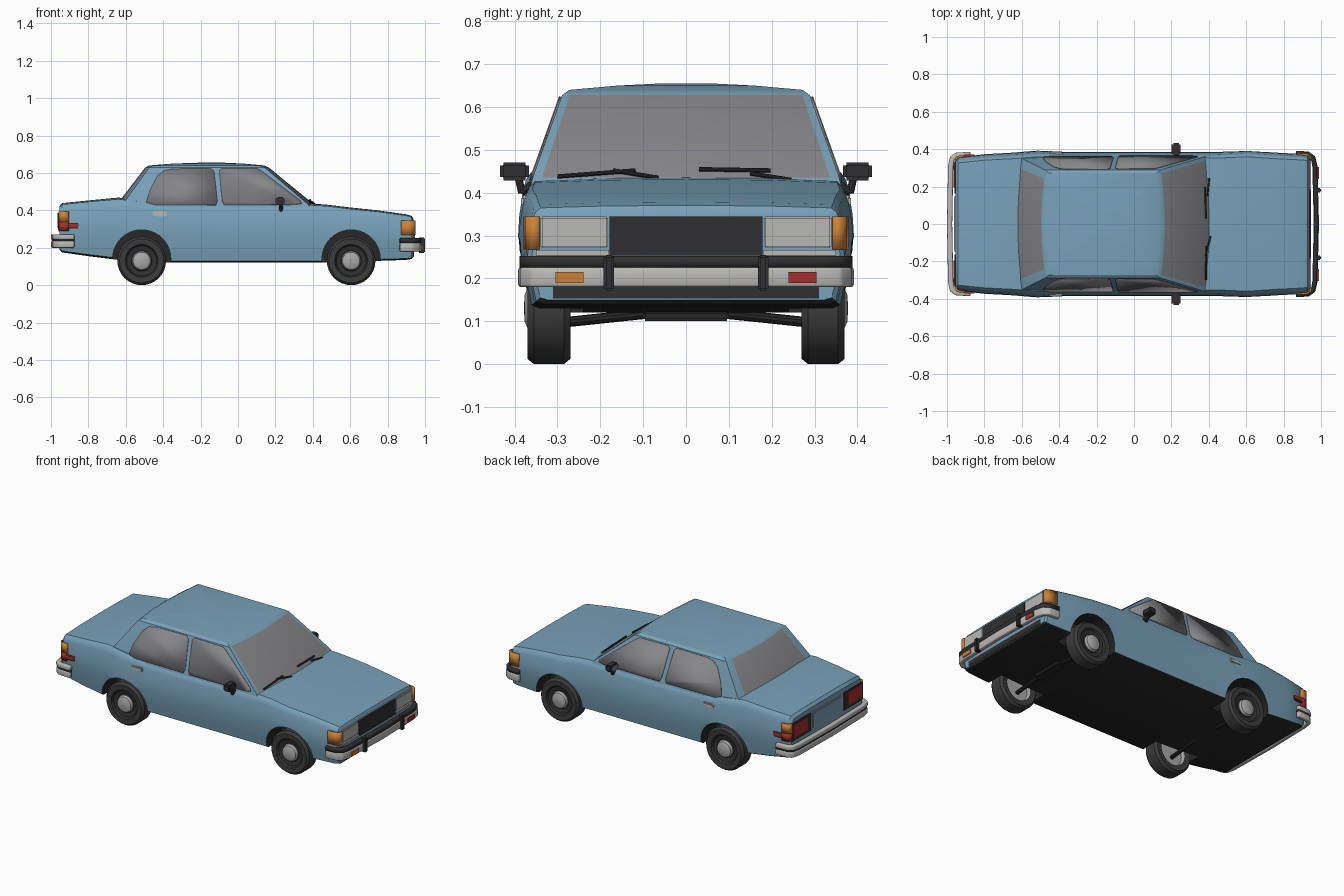
import bpy, bmesh, math
from mathutils import Vector, Matrix

old = bpy.data.objects.get("Cube")
if old:
    bpy.data.objects.remove(old, do_unlink=True)


def material(name, r, g, b):
    m = bpy.data.materials.new(name)
    m.use_nodes = True
    m.diffuse_color = (r, g, b, 1)
    m.node_tree.nodes["Principled BSDF"].inputs["Base Color"].default_value = (r, g, b, 1)
    return m


BLUE = material("blue_paint", .19, .36, .49)
GLASS = material("grey_glass", .24, .24, .255)
CHROME = material("pale_metal", .5, .49, .47)
BLACK = material("black_trim", .03, .03, .032)
TYRE = material("tyre_rubber", .045, .045, .045)
UNDER = material("underbody", .02, .02, .02)
ORANGE = material("orange_lens", .6, .22, .04)
RED = material("red_lens", .36, .03, .025)
HUB = material("hub_grey", .4, .4, .41)
LENS = material("headlamp_lens", .48, .48, .47)


def finish(name, bm, mats, angle=35):
    bmesh.ops.recalc_face_normals(bm, faces=bm.faces)
    mesh = bpy.data.meshes.new(name)
    bm.to_mesh(mesh)
    bm.free()
    ob = bpy.data.objects.new(name, mesh)
    bpy.context.collection.objects.link(ob)
    for m in mats:
        mesh.materials.append(m)
    smooth(ob, angle)
    return ob


def smooth(ob, angle):
    bpy.ops.object.select_all(action='DESELECT')
    ob.select_set(True)
    bpy.context.view_layer.objects.active = ob
    bpy.ops.object.shade_smooth_by_angle(angle=math.radians(angle))


def loft(name, rings, mats, rule=lambda k, i: 0, angle=35):
    """Skin closed rings of points and cap both ends."""
    bm = bmesh.new()
    vs = [[bm.verts.new(p) for p in ring] for ring in rings]
    n = len(vs[0])
    for k in range(len(vs) - 1):
        for i in range(n):
            j = (i + 1) % n
            f = bm.faces.new((vs[k][i], vs[k][j], vs[k + 1][j], vs[k + 1][i]))
            f.material_index = rule(k, i)
    bm.faces.new(vs[0])
    bm.faces.new(vs[-1])
    return finish(name, bm, mats, angle)


def box(name, centre, size, mat, bevel=0):
    bm = bmesh.new()
    bmesh.ops.create_cube(bm, size=1, matrix=Matrix.Translation(centre) @ Matrix.Diagonal((*size, 1)))
    if bevel:
        bmesh.ops.bevel(bm, geom=bm.edges[:], offset=bevel, segments=2, affect='EDGES')
    return finish(name, bm, [mat])


def rod(name, a, b, r, mat):
    a, b = Vector(a), Vector(b)
    turn = (b - a).to_track_quat('Z', 'Y').to_matrix().to_4x4()
    bm = bmesh.new()
    bmesh.ops.create_cone(bm, cap_ends=True, segments=10, radius1=r, radius2=r,
                          depth=(b - a).length, matrix=Matrix.Translation((a + b) / 2) @ turn)
    return finish(name, bm, [mat])


def ribbon(name, path, z0, z1, thick, mat, bevel=0):
    """Upright strip along a plan path of (x, y) points, given thickness."""
    bm = bmesh.new()
    lo, hi = ([bm.verts.new((x, y, z)) for x, y in path] for z in (z0, z1))
    for i in range(len(path) - 1):
        bm.faces.new((lo[i], lo[i + 1], hi[i + 1], hi[i]))
    ob = finish(name, bm, [mat])
    sol = ob.modifiers.new("thickness", 'SOLIDIFY')
    sol.thickness, sol.offset = thick, 0
    if bevel:
        bev = ob.modifiers.new("soft_edges", 'BEVEL')
        bev.width, bev.segments = bevel, 2
    return ob


def mirrored(half):
    return half + [(x, -y) for x, y in reversed(half) if y > 0]


# Lower body: x, half width, bottom and top of each cross-section
stations = [(-.955, .345, .19, .42), (-.94, .357, .175, .436), (-.8, .373, .155, .45),
            (-.64, .382, .135, .465), (-.515, .393, .125, .45), (-.36, .385, .12, .43),
            (0, .385, .12, .43), (.4, .385, .12, .432), (.47, .386, .12, .428),
            (.605, .393, .12, .412), (.75, .382, .13, .397), (.9, .374, .135, .376),
            (.928, .37, .14, .368), (.937, .36, .15, .355)]
section = [(0, 0), (.9, 0), (.945, .03), (.968, .2), (1, .48), (.99, .68),
           (.967, .87), (.95, .94), (.915, .985), (.5, 1.005), (0, 1.01)]
loop = mirrored([(f, w) for w, f in section])
body = loft("body", [[(x, w * v, lo + f * (hi - lo)) for f, v in loop]
                     for x, w, lo, hi in stations], [BLUE, UNDER])
for f in body.data.polygons:
    f.material_index = 1 if f.normal.z < -.5 else 0

# Wheel arches cut out of the body
AXLES = (-.515, .605)
bm = bmesh.new()
for x in AXLES:
    for s in (-1, 1):
        bmesh.ops.create_cone(bm, cap_ends=True, segments=40, radius1=.156, radius2=.156, depth=.2,
                              matrix=Matrix.Translation((x, s * .34, .14)) @ Matrix.Rotation(math.pi / 2, 4, 'X'))
for f in bm.faces:
    f.material_index = 1
cutter = finish("arch_cutter", bm, [BLUE, UNDER])
cutter.hide_render = True
cut = body.modifiers.new("arches", 'BOOLEAN')
cut.object, cut.operation, cut.solver = cutter, 'DIFFERENCE', 'EXACT'
bpy.context.view_layer.objects.active = body
bpy.ops.object.modifier_apply(modifier="arches")
bpy.data.objects.remove(cutter, do_unlink=True)
smooth(body, 35)

# Cabin: height, rear x, front x, half width, bow of the screens
levels = [(.40, -.67, .43, .366, .03), (.435, -.645, .402, .358, .03), (.628, -.497, .166, .289, .022),
          (.64, -.475, .14, .272, .02), (.65, -.35, .03, .16, .01), (.655, -.2, -.08, .06, 0)]
T = [-1, -.94, -.84, -.4, 0, .4, .84, .94, 1]
rings = [[(xf - bow * t * t, w * t, z) for t in T] +
         [(xr + bow * t * t, w * t, z) for t in reversed(T)] for z, xr, xf, w, bow in levels]
loft("cabin", rings, [BLUE, GLASS], lambda k, i: int(k == 1 and (1 <= i <= 6 or 11 <= i <= 14)), 28)

# Side windows
rear_pane = [(-.495, .43), (-.47, .51), (-.43, .585), (-.395, .613), (-.35, .622), (-.145, .624),
             (-.128, .61), (-.11, .45), (-.118, .428)]
front_pane = [(-.075, .428), (-.085, .45), (-.1, .612), (-.085, .624), (.105, .622), (.13, .607),
              (.335, .45), (.34, .435), (.3, .43)]
for s, side in ((1, "left"), (-1, "right")):
    for name, pane in (("rear_window", rear_pane), ("front_window", front_pane)):
        bm = bmesh.new()
        bm.faces.new([bm.verts.new((x, s * (.361 - (z - .435) * .357), z)) for x, z in pane])
        ob = finish(f"{name}_{side}", bm, [GLASS])
        ob.modifiers.new("thickness", 'SOLIDIFY').thickness = .003


# Wheels: profile of (radius, distance out from the wheel's middle, material)
def wheel(name, x, s):
    prof = [(.001, -.02, 2), (.08, -.02, 2), (.085, -.045, 0), (.118, -.05, 0), (.13, -.035, 0),
            (.13, .035, 0), (.118, .05, 0), (.088, .048, 1), (.08, .036, 1), (.055, .03, 1),
            (.05, .036, 2), (.046, .05, 2), (.03, .057, 2), (.001, .058, 2)]
    turns = [i * math.tau / 32 for i in range(32)]
    loft(name, [[(x + r * math.cos(a), s * (.32 + d), .13 + r * math.sin(a)) for a in turns]
                for r, d, m in prof], [TYRE, BLACK, HUB], lambda k, i: prof[k][2])


# Paired parts on both sides
for s, side in ((1, "left"), (-1, "right")):
    for x, end in zip(AXLES, ("rear", "front")):
        wheel(f"{end}_wheel_{side}", x, s)
        rod(f"{end}_axle_arm_{side}", (x, s * .29, .097), (x, s * .09, .118), .012, UNDER)

    # Nose lamps
    box(f"headlamp_{side}", (.937, s * .261, .308), (.02, .158, .074), LENS, .004)
    box(f"lamp_trim_{side}", (.938, s * .265, .26), (.016, .17, .012), CHROME)
    ribbon(f"front_corner_lamp_{side}", [(.872, s * .374), (.925, s * .371), (.943, s * .36),
                                         (.944, s * .342)], .268, .345, .01, ORANGE)
    box(f"bumper_guard_{side}", (.982, s * .18, .213), (.036, .024, .084), BLACK, .005)
    box(f"bumper_lamp_{side}", (.98, s * .272, .202), (.016, .065, .026), RED if s > 0 else ORANGE)

    # Tail lamps
    box(f"tail_frame_{side}", (-.953, s * .25, .34), (.016, .175, .108), BLACK)
    box(f"tail_lamp_{side}", (-.959, s * .262, .345), (.012, .135, .08), RED)
    wrap = [(-.955, s * .338), (-.945, s * .358), (-.905, s * .363)]
    ribbon(f"tail_corner_amber_{side}", wrap, .338, .395, .012, ORANGE)
    ribbon(f"tail_corner_red_{side}", wrap, .29, .338, .012, RED)
    box(f"side_marker_{side}", (-.88, s * .366, .322), (.055, .012, .02), RED)
    box(f"marker_trim_{side}", (-.885, s * .365, .307), (.06, .01, .008), BLACK)

    # Door handle and mirror
    box(f"door_handle_{side}", (-.42, s * .376, .38), (.075, .018, .026), CHROME, .005)
    box(f"mirror_{side}", (.225, s * .4, .45), (.045, .068, .042), BLACK, .008)
    box(f"mirror_glass_{side}", (.202, s * .4, .45), (.004, .054, .03), GLASS)
    rod(f"mirror_stalk_{side}", (.232, s * .358, .42), (.23, s * .385, .4), .009, BLACK)
    rod(f"mirror_arm_{side}", (.23, s * .383, .4), (.226, s * .392, .44), .009, BLACK)

# Front and rear trim
box("grille", (.937, 0, .299), (.018, .356, .092), BLACK)
box("front_valance", (.934, 0, .168), (.012, .62, .03), BLACK)
box("number_plate_frame", (-.955, 0, .34), (.008, .30, .1), HUB)
box("number_plate_panel", (-.958, 0, .34), (.008, .28, .084), BLUE)

# Bumpers with dark strips above
front = mirrored([(.865, .378), (.93, .374), (.957, .355), (.967, .31), (.975, 0)])
rear = mirrored([(-.875, .372), (-.95, .368), (-.972, .352), (-.98, .31), (-.986, 0)])
ribbon("front_bumper", front, .18, .226, .028, CHROME, .006)
ribbon("front_bumper_strip", front, .226, .252, .022, BLACK)
ribbon("rear_bumper", rear, .2, .236, .026, CHROME, .006)
ribbon("rear_bumper_strip", rear, .234, .246, .018, BLACK)
ribbon("rear_bumper_top", rear, .244, .272, .028, CHROME, .006)


# Wipers lying on the windscreen
def on_screen(y, z):
    return (.41 - (z - .435) * 1.22 - .03 * (y / .358) ** 2, y, z)


for name, pivot, tip, end in (("right", (-.065, .435), (-.17, .452), (-.3, .438)),
                              ("left", (.245, .43), (.15, .445), (.03, .455))):
    rod(f"wiper_arm_{name}", on_screen(*pivot), on_screen(*tip), .005, BLACK)
    rod(f"wiper_blade_{name}", on_screen(*end), on_screen((pivot[0] + tip[0]) / 2, .452), .005, BLACK)

# Underside crossmember
box("crossmember", (.605, 0, .112), (.06, .2, .022), UNDER, .004)
